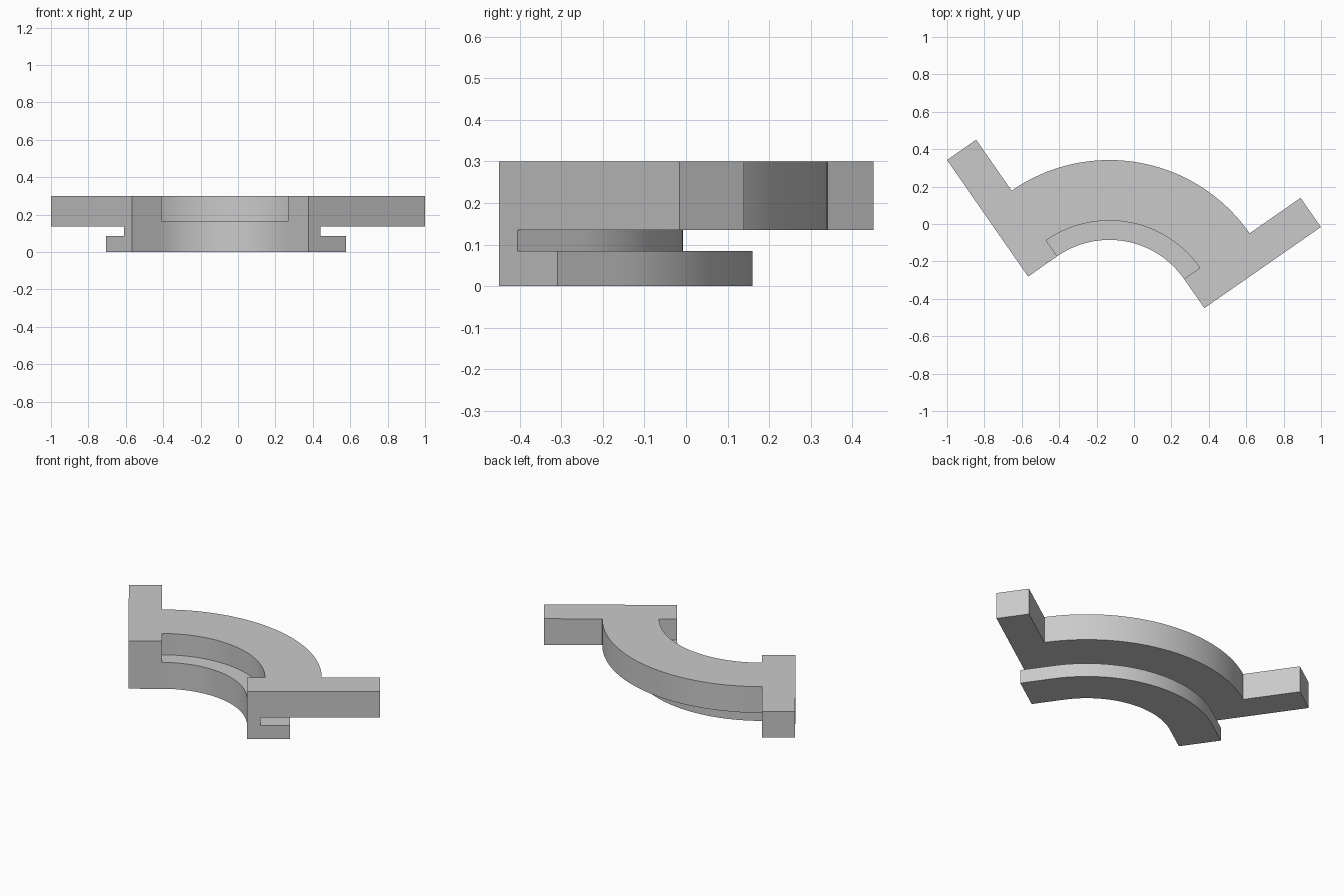
import bpy, bmesh, math

if "Cube" in bpy.data.objects:
    bpy.data.objects.remove(bpy.data.objects["Cube"], do_unlink=True)

CENTRE = (-0.132, -0.572)
START = math.radians(34.84)
END = START + math.pi / 2
INNER, LEDGE, WEB, FLANGE, OUTER, TIP = 0.487, 0.59, 0.565, 0.732, 0.914, 1.246
FLANGE_Z, SLAB_Z, LEDGE_Z, TOP = 0.085, 0.135, 0.166, 0.3
BLOCK = 0.19
SEGMENTS = 48

grey = bpy.data.materials.new("light grey")
grey.use_nodes = True
colour = (0.59, 0.59, 0.59, 1)
grey.diffuse_color = colour
grey.node_tree.nodes["Principled BSDF"].inputs["Base Color"].default_value = colour


def sweep(name, profile, stations):
    """Loft a (radius, z) profile through (angle, tangent offset) stations."""
    bm = bmesh.new()
    rings = []
    for a, off in stations:
        c, s = math.cos(a), math.sin(a)
        rings.append([bm.verts.new((CENTRE[0] + r * c - off * s,
                                    CENTRE[1] + r * s + off * c, z))
                      for r, z in profile])
    n = len(profile)
    for p, q in zip(rings, rings[1:]):
        for i in range(n):
            j = (i + 1) % n
            bm.faces.new((p[i], p[j], q[j], q[i]))
    bm.faces.new(rings[0])
    bm.faces.new(rings[-1])
    bmesh.ops.recalc_face_normals(bm, faces=bm.faces)
    mesh = bpy.data.meshes.new(name)
    bm.to_mesh(mesh)
    bm.free()
    mesh.materials.append(grey)
    obj = bpy.data.objects.new(name, mesh)
    bpy.context.collection.objects.link(obj)
    bpy.ops.object.select_all(action='DESELECT')
    obj.select_set(True)
    bpy.context.view_layer.objects.active = obj
    bpy.ops.object.shade_smooth_by_angle(angle=math.radians(30))
    return obj


# Bottom flange and web, shared by the curve and the end blocks
foot = [(INNER, 0), (FLANGE, 0), (FLANGE, FLANGE_Z), (WEB, FLANGE_Z), (WEB, SLAB_Z)]

# Curved rail with a stepped inner ledge
rail = foot + [(OUTER, SLAB_Z), (OUTER, TOP), (LEDGE, TOP),
               (LEDGE, LEDGE_Z), (INNER, LEDGE_Z)]
arc = [(START + (END - START) * i / SEGMENTS, 0) for i in range(SEGMENTS + 1)]
sweep("curved_rail", rail, arc)

# Straight end blocks with long outer arms
block = foot + [(TIP, SLAB_Z), (TIP, TOP), (INNER, TOP)]
sweep("left_end_block", block, [(START, -BLOCK), (START, 0)])
sweep("right_end_block", block, [(END, 0), (END, BLOCK)])
